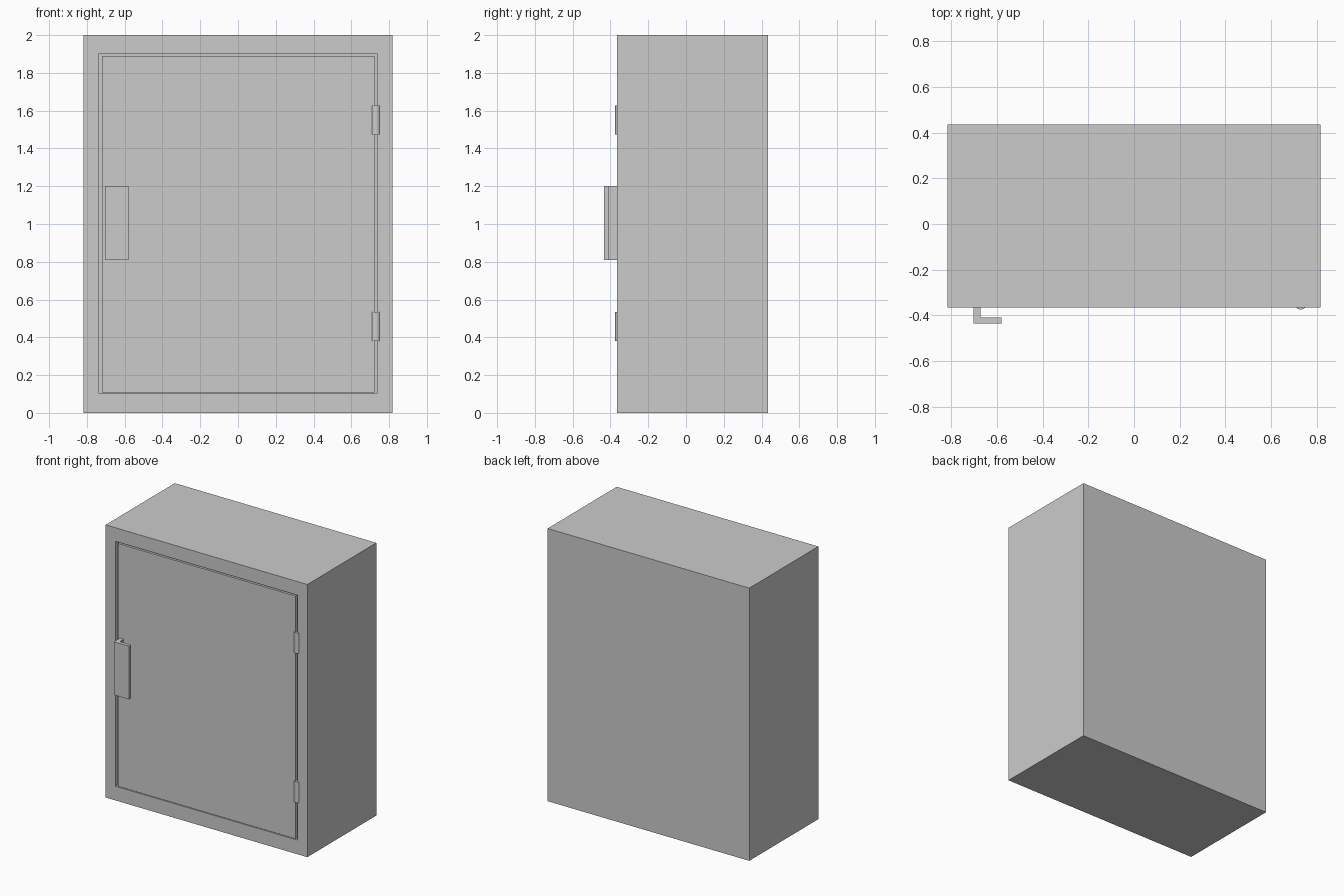
import bpy, bmesh

if "Cube" in bpy.data.objects:
    bpy.data.objects.remove(bpy.data.objects["Cube"])


def make_object(name, bm):
    bmesh.ops.recalc_face_normals(bm, faces=bm.faces)
    mesh = bpy.data.meshes.new(name)
    bm.to_mesh(mesh)
    bm.free()
    obj = bpy.data.objects.new(name, mesh)
    bpy.context.collection.objects.link(obj)
    return obj


def box(name, x, y, z):
    bm = bmesh.new()
    bmesh.ops.create_cube(bm, size=1)
    for v in bm.verts:
        for i, (lo, hi) in enumerate((x, y, z)):
            v.co[i] = hi if v.co[i] > 0 else lo
    return make_object(name, bm)


def prism(name, outline, z0, z1):
    bm = bmesh.new()
    face = bm.faces.new([bm.verts.new((x, y, z0)) for x, y in outline])
    new = bmesh.ops.extrude_face_region(bm, geom=[face])["geom"]
    verts = [g for g in new if isinstance(g, bmesh.types.BMVert)]
    bmesh.ops.translate(bm, verts=verts, vec=(0, 0, z1 - z0))
    return make_object(name, bm)


FRONT, BACK = -0.365, 0.435

# Hollow cabinet body, open at the front
body = box("cabinet_body", (-0.818, 0.818), (FRONT, BACK), (0, 2))
cutter = box("cavity_cutter", (-0.738, 0.738), (FRONT - 0.1, BACK - 0.08), (0.104, 1.9))
cutter.hide_render = True
cutter.hide_set(True)
cut = body.modifiers.new("cavity", "BOOLEAN")
cut.operation = "DIFFERENCE"
cut.solver = "EXACT"
cut.object = cutter

# Door panel, flush with the front frame
box("door", (-0.72, 0.722), (FRONT, FRONT + 0.06), (0.109, 1.89))

# L-shaped pull handle
prism("handle", [(-0.703, FRONT), (-0.703, -0.435), (-0.58, -0.435),
                 (-0.58, -0.41), (-0.672, -0.41), (-0.672, FRONT)], 0.81, 1.2)

# Hinge barrels
for name, z in (("lower_hinge", 0.457), ("upper_hinge", 1.551)):
    bpy.ops.mesh.primitive_cylinder_add(vertices=24, radius=0.025, depth=0.152,
                                        location=(0.73, FRONT + 0.015, z))
    hinge = bpy.context.object
    hinge.name = name
    bpy.ops.object.shade_smooth_by_angle()
